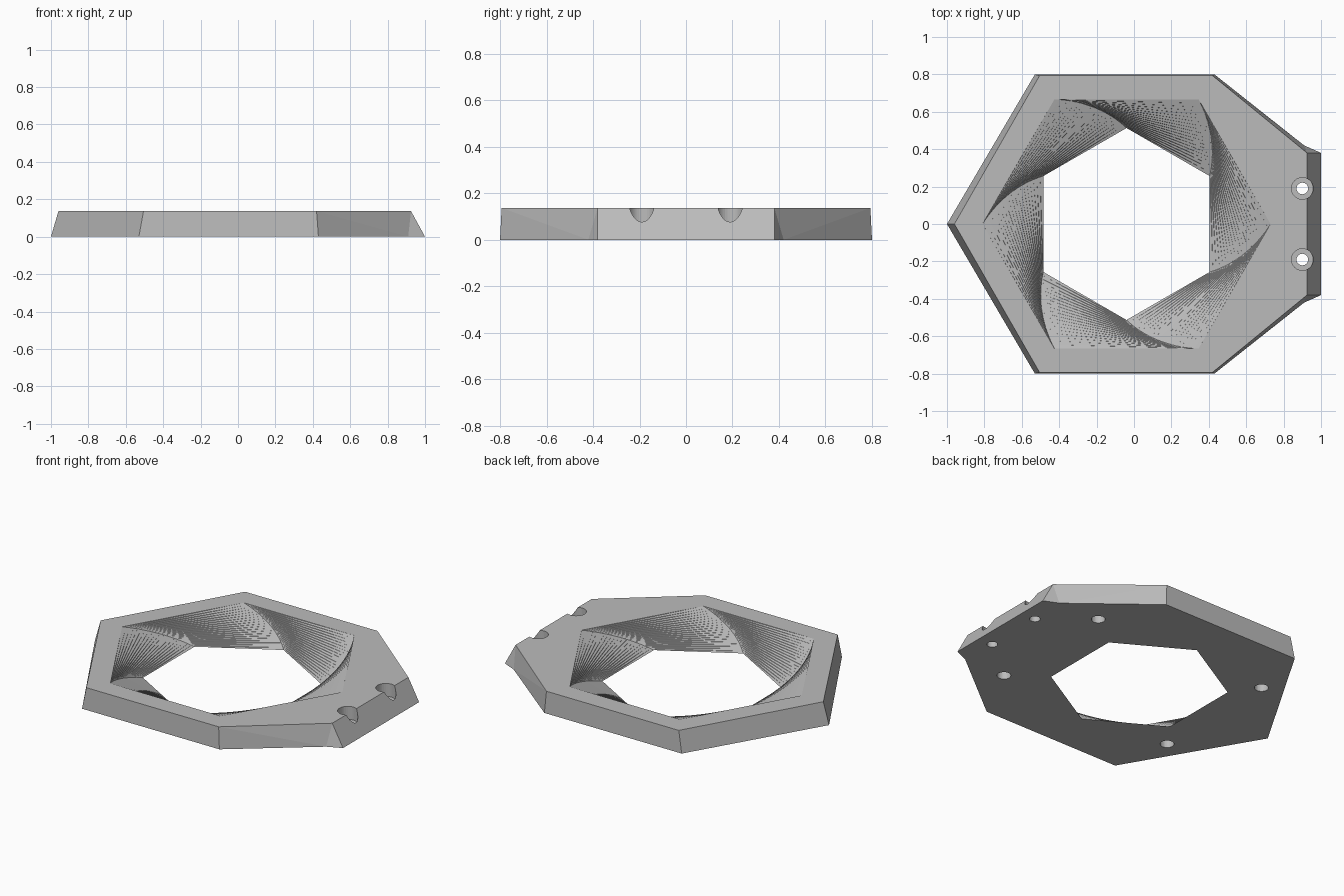
import bpy
import bmesh
from math import cos, sin, pi
from mathutils import Matrix

HEIGHT = 0.137
CENTRE_X = -0.04
SLICES = 20

if "Cube" in bpy.data.objects:
    bpy.data.objects.remove(bpy.data.objects["Cube"], do_unlink=True)

grey = bpy.data.materials.new("plain grey")
grey.use_nodes = True
grey.diffuse_color = (0.5, 0.5, 0.5, 1)
grey.node_tree.nodes["Principled BSDF"].inputs["Base Color"].default_value = grey.diffuse_color


def make_object(name, bm):
    bmesh.ops.recalc_face_normals(bm, faces=bm.faces[:])
    mesh = bpy.data.meshes.new(name)
    bm.to_mesh(mesh)
    bm.free()
    mesh.materials.append(grey)
    obj = bpy.data.objects.new(name, mesh)
    bpy.context.scene.collection.objects.link(obj)
    return obj


def cylinder(name, x, y, radius, low, high):
    bm = bmesh.new()
    bmesh.ops.create_cone(bm, cap_ends=True, segments=32, radius1=radius, radius2=radius,
                          depth=high - low, matrix=Matrix.Translation((x, y, (low + high) / 2)))
    return make_object(name, bm)


def cut(target, cutter):
    mod = target.modifiers.new("cut", "BOOLEAN")
    mod.operation = "DIFFERENCE"
    mod.solver = "EXACT"
    mod.object = cutter
    bpy.context.view_layer.objects.active = target
    bpy.ops.object.modifier_apply(modifier=mod.name)
    bpy.data.objects.remove(cutter, do_unlink=True)


# Seven-sided plate with leaning walls and a small kink in the base outline
bm = bmesh.new()
half_base = [(0.43, 0.8), (0.91, 0.42), (1.0, 0.38)]
half_top = [(0.42, 0.793), (0.925, 0.38)]
base_tip = bm.verts.new((-1, 0, 0))
top_tip = bm.verts.new((-0.96, 0, HEIGHT))
sides = []
for s in (1, -1):
    base = [bm.verts.new((x, s * y, 0)) for x, y in [(-0.53, 0.8)] + half_base]
    top = [bm.verts.new((x, s * y, HEIGHT)) for x, y in [(-0.505, 0.793)] + half_top]
    bm.faces.new((base_tip, base[0], top[0], top_tip))
    bm.faces.new((base[0], base[1], top[1], top[0]))
    bm.faces.new((base[1], base[2], top[1]))
    bm.faces.new((base[2], top[2], top[1]))
    bm.faces.new((base[2], base[3], top[2]))
    sides.append((base, top))
(base_l, top_l), (base_r, top_r) = sides
bm.faces.new((base_l[3], base_r[3], top_r[2], top_l[2]))
bm.faces.new([base_tip] + base_l + base_r[::-1])
bm.faces.new([top_tip] + top_l + top_r[::-1])
plate = make_object("plate", bm)

# Hexagonal opening that widens and twists on its way up
bm = bmesh.new()
rings = []
for i in range(-1, SLICES + 2):
    t = i / SLICES
    radius = 0.513 + 0.257 * t
    rings.append([bm.verts.new((CENTRE_X + radius * cos(a), radius * sin(a), HEIGHT * t))
                  for a in (pi / 6 * (1 + t) + pi / 3 * k for k in range(6))])
for lower, upper in zip(rings, rings[1:]):
    for k in range(6):
        n = (k + 1) % 6
        bm.faces.new((lower[k], lower[n], upper[k]))
        bm.faces.new((lower[n], upper[n], upper[k]))
bm.faces.new(rings[0])
bm.faces.new(rings[-1])
cut(plate, make_object("twisted_opening", bm))

for s in (1, -1):
    # Screw holes with counterbores near the sloped end
    cut(plate, cylinder("screw_hole", 0.9, s * 0.19, 0.031, -0.1, 0.3))
    cut(plate, cylinder("counterbore", 0.9, s * 0.19, 0.058, 0.055, 0.3))
    # Blind sockets in the underside
    for x in (0.62, -0.6):
        cut(plate, cylinder("socket", x, s * 0.42, 0.04, -0.1, 0.08))

for poly in plate.data.polygons:
    poly.use_smooth = False
    poly.material_index = 0
